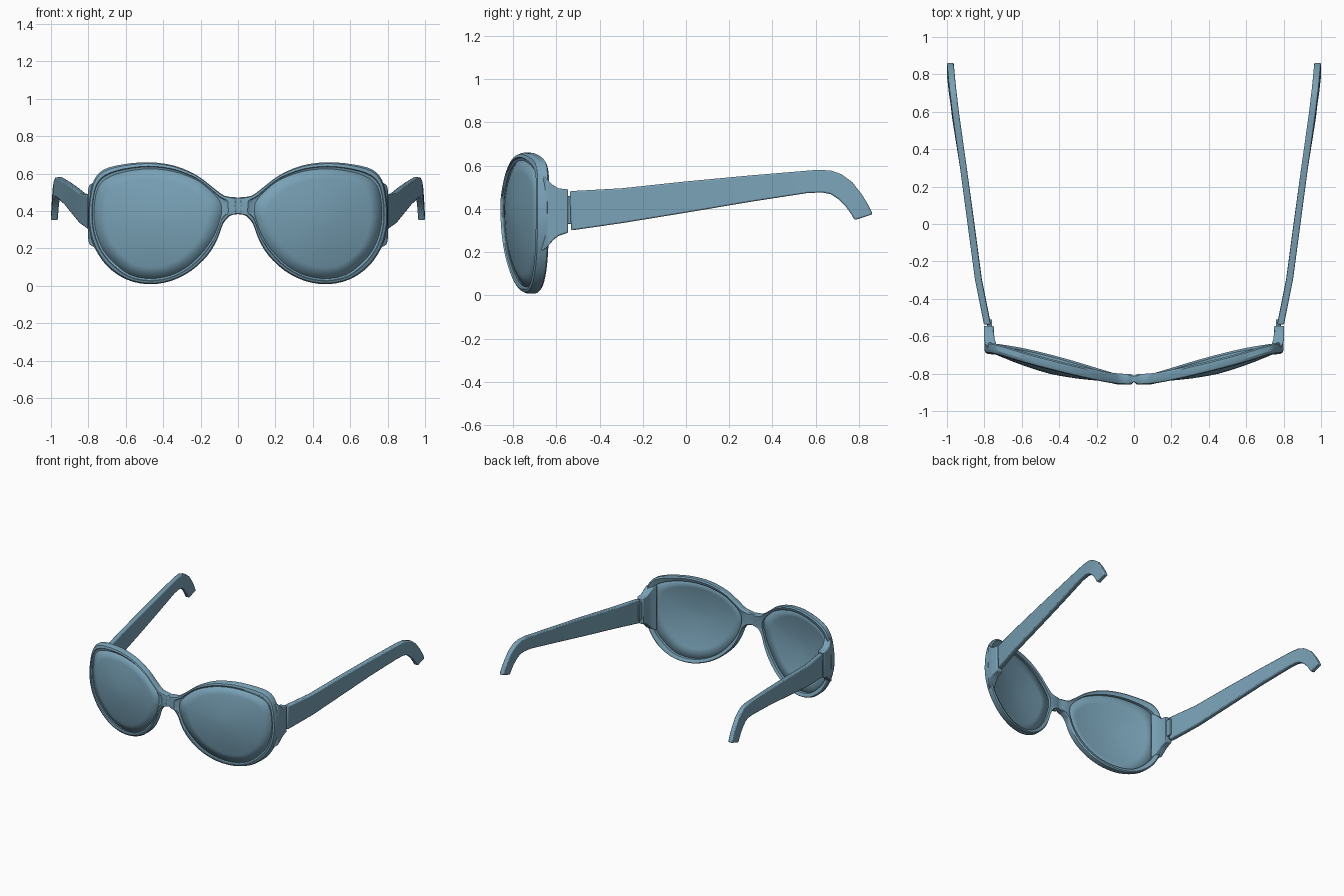
import bpy, bmesh
from mathutils import Vector

cube = bpy.data.objects.get("Cube")
if cube:
    bpy.data.objects.remove(cube, do_unlink=True)

blue = bpy.data.materials.new("steel blue")
blue.use_nodes = True
color = (0.19, 0.36, 0.47, 1)
blue.diffuse_color = color
blue.node_tree.nodes["Principled BSDF"].inputs["Base Color"].default_value = color


def front_y(x, z):
    """Wrap-around depth of the front surface."""
    return -0.86 + 0.27 * x * x + 0.4 * (z - 0.38) ** 2


def finish(name, bm, bevel=0, thickness=0):
    """Turn a left-side bmesh into a mirrored object."""
    bmesh.ops.recalc_face_normals(bm, faces=bm.faces)
    # open the middle so that both halves join
    middle = [f for f in bm.faces if all(abs(v.co.x) < 1e-4 for v in f.verts)]
    bmesh.ops.delete(bm, geom=middle, context='FACES')
    mesh = bpy.data.meshes.new(name)
    bm.to_mesh(mesh)
    bm.free()
    mesh.materials.append(blue)
    obj = bpy.data.objects.new(name, mesh)
    bpy.context.collection.objects.link(obj)
    bpy.ops.object.select_all(action='DESELECT')
    obj.select_set(True)
    bpy.context.view_layer.objects.active = obj
    bpy.ops.object.shade_smooth_by_angle(angle=0.5)
    if thickness:
        mod = obj.modifiers.new("thickness", 'SOLIDIFY')
        mod.thickness = thickness
        mod.offset = 0
    if bevel:
        mod = obj.modifiers.new("soft edges", 'BEVEL')
        mod.width = bevel
        mod.segments = 2
        mod.limit_method = 'ANGLE'
    obj.modifiers.new("other side", 'MIRROR')
    return obj


def skin(bm, loops, closed=False):
    """Join consecutive closed loops of verts with quads."""
    pairs = list(zip(loops, loops[1:]))
    if closed:
        pairs.append((loops[-1], loops[0]))
    for a, b in pairs:
        for i in range(len(a)):
            j = (i + 1) % len(a)
            bm.faces.new((a[i], a[j], b[j], b[i]))


def smooth_ring(rows, steps):
    """Closed Catmull-Rom curve through the rows."""
    out, n = [], len(rows)
    for i in range(n):
        p0, p1, p2, p3 = (Vector(rows[(i + k) % n]) for k in (-1, 0, 1, 2))
        for s in range(steps):
            t = s / steps
            out.append(0.5 * (2 * p1 + (p2 - p0) * t
                              + (2 * p0 - 5 * p1 + 4 * p2 - p3) * t ** 2
                              + (3 * p1 - p0 - 3 * p2 + p3) * t ** 3))
    return out


# Rim outline: outer x, z and matching lens opening x, z
outline = smooth_ring([
    (0, .385, .088, .39), (0, .43, .088, .42), (0, .47, .095, .445),
    (.07, .48, .115, .475), (.14, .53, .16, .52), (.22, .59, .23, .57),
    (.34, .642, .35, .612), (.48, .66, .48, .625), (.62, .648, .61, .608),
    (.72, .62, .7, .575), (.77, .565, .745, .53), (.79, .49, .765, .46),
    (.8, .39, .77, .37), (.795, .3, .757, .28), (.765, .2, .72, .19),
    (.7, .105, .66, .12), (.6, .035, .58, .06), (.48, .008, .48, .038),
    (.36, .025, .37, .052), (.25, .08, .265, .105), (.16, .165, .18, .19),
    (.11, .25, .125, .275), (.08, .33, .098, .35), (.04, .375, .09, .375)], 3)

# Rim: cross-section of (inner-to-outer fraction, depth behind the front)
section = [(0, .05), (0, .014), (.3, .008), (.4, 0), (.8, .002),
           (1, .015), (1, .045), (.75, .055)]
bm = bmesh.new()
loops = []
for t, depth in section:
    loop = []
    for ox, oz, ix, iz in outline:
        x = max(0, ix + (ox - ix) * t)
        z = iz + (oz - iz) * t
        loop.append(bm.verts.new((x, front_y(x, z) + depth, z)))
    loops.append(loop)
skin(bm, loops, closed=True)
finish("rim_and_bridge", bm)

# Lenses: curved shells made of shrinking rings
bm = bmesh.new()
cx, cz = 0.45, 0.35
loops = []
for k in (1.01, .8, .6, .4, .2):
    loop = []
    for row in outline:
        x, z = cx + (row[2] - cx) * k, cz + (row[3] - cz) * k
        loop.append(bm.verts.new((x, front_y(x, z) + 0.01 + 0.012 * k, z)))
    loops.append(loop)
skin(bm, loops)
hub = bm.verts.new((cx, front_y(cx, cz) + 0.01, cz))
last = loops[-1]
for i, v in enumerate(last):
    bm.faces.new((v, last[(i + 1) % len(last)], hub))
finish("lens", bm, thickness=0.012)


def loft(name, sections, bevel):
    """Bar through four-cornered sections, capped at both ends."""
    bm = bmesh.new()
    loops = [[bm.verts.new(p) for p in s] for s in sections]
    skin(bm, loops)
    bm.faces.new(loops[0])
    bm.faces.new(loops[-1])
    return finish(name, bm, bevel)


# End pieces: y, inner x, outer x, low z, high z
ends = [(-.675, .72, .765, .2, .56), (-.645, .735, .797, .22, .54),
        (-.615, .745, .803, .255, .51), (-.59, .748, .803, .275, .495),
        (-.545, .75, .803, .29, .49)]
loft("end_piece", [[(a, y, lo), (b, y, lo), (b, y, hi), (a, y, hi)]
                   for y, a, b, lo, hi in ends], 0.006)

# Hinge between end piece and temple
loft("hinge", [[(.758, y, .33), (.785, y, .33), (.785, y, .46), (.758, y, .46)]
               for y in (-.57, -.51)], 0.003)

# Temples: outer x, top y, z and bottom y, z
arms = [(.802, -.538, .482, -.532, .3), (.85, -.3, .495, -.29, .335),
        (.89, 0, .527, .01, .384), (.93, .3, .555, .3, .433),
        (.972, .6, .58, .56, .473), (.98, .67, .578, .63, .476),
        (.986, .72, .56, .67, .468), (.991, .77, .523, .705, .445),
        (.995, .815, .465, .74, .41), (.998, .845, .415, .765, .375),
        (1, .864, .375, .78, .348)]
loft("temple", [[(x - .036, yb, zb), (x, yb, zb), (x, yt, zt), (x - .036, yt, zt)]
                for x, yt, zt, yb, zb in arms], 0.007)
